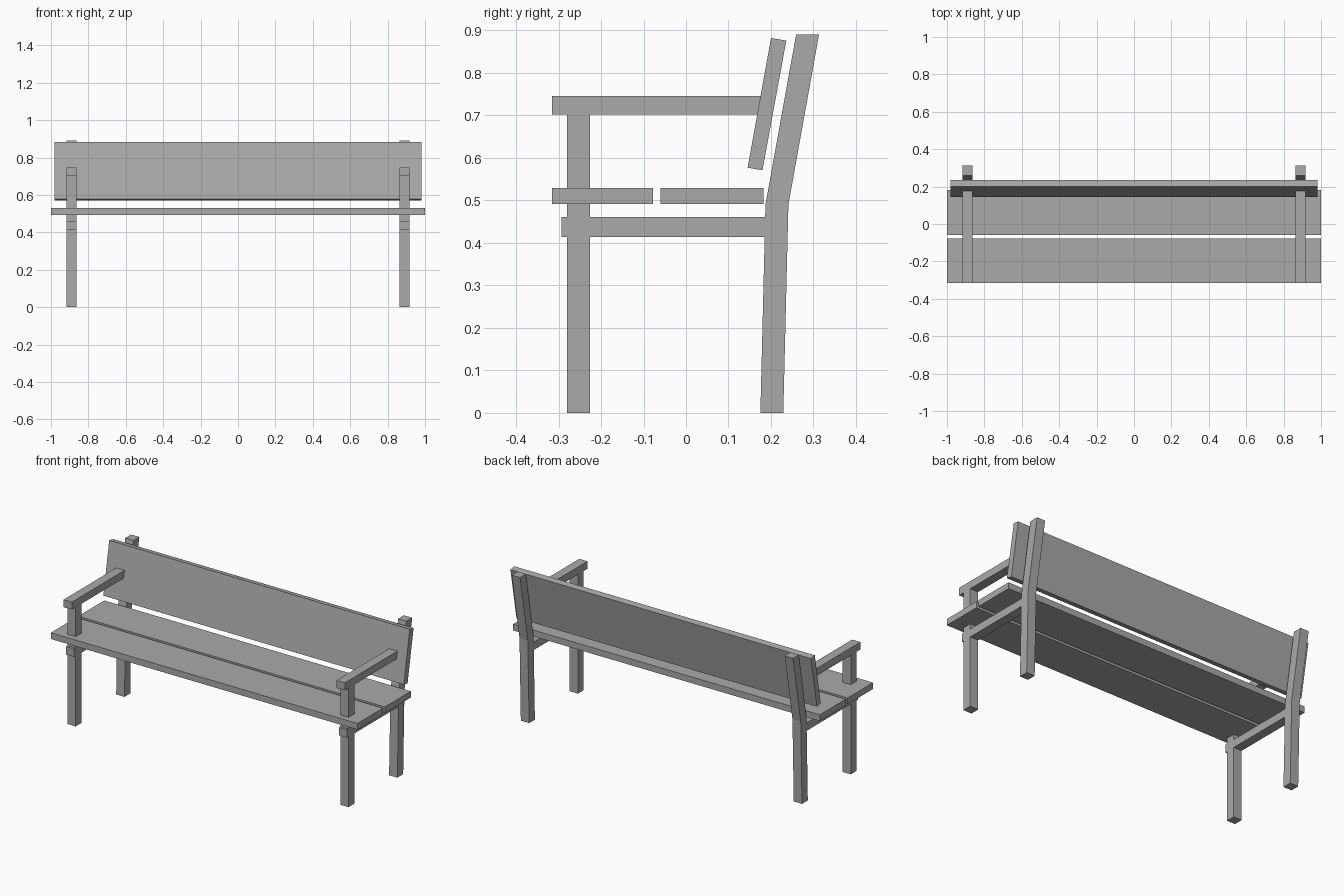
import bpy

if "Cube" in bpy.data.objects:
    bpy.data.objects.remove(bpy.data.objects["Cube"])

grey = bpy.data.materials.new("plain_grey")
grey.diffuse_color = (0.4, 0.4, 0.4, 1)
grey.use_nodes = True
grey.node_tree.nodes["Principled BSDF"].inputs["Base Color"].default_value = grey.diffuse_color


def extrude(name, profile, x0, x1):
    """Sweep a side profile of (y, z) points along x."""
    n = len(profile)
    verts = [(x, y, z) for x in (x0, x1) for y, z in profile]
    faces = [tuple(range(n))[::-1], tuple(range(n, 2 * n))]
    faces += [(i, (i + 1) % n, n + (i + 1) % n, n + i) for i in range(n)]
    mesh = bpy.data.meshes.new(name)
    mesh.from_pydata(verts, [], faces)
    mesh.materials.append(grey)
    obj = bpy.data.objects.new(name, mesh)
    bpy.context.collection.objects.link(obj)
    return obj


def rect(y0, y1, z0, z1):
    return [(y0, z0), (y1, z0), (y1, z1), (y0, z1)]


# seat planks
extrude("seat_plank_front", rect(-0.315, -0.078, 0.492, 0.529), -1, 1)
extrude("seat_plank_back", rect(-0.06, 0.182, 0.492, 0.529), -1, 1)

# tilted backrest board
extrude("backrest", [(0.145, 0.577), (0.18, 0.571), (0.236, 0.876), (0.2, 0.882)],
        -0.98, 0.98)

# end frames
back_leg = [(0.175, 0), (0.229, 0), (0.241, 0.49), (0.313, 0.89),
            (0.259, 0.89), (0.187, 0.49)]
for side, x in (("left", -0.89), ("right", 0.89)):
    a, b = x - 0.027, x + 0.027
    extrude("front_leg_" + side, rect(-0.28, -0.226, 0, 0.702), a, b)
    extrude("back_leg_" + side, back_leg, a, b)
    extrude("seat_rail_" + side, rect(-0.293, 0.187, 0.414, 0.461), a, b)
    extrude("armrest_" + side, rect(-0.315, 0.178, 0.702, 0.746), a, b)
